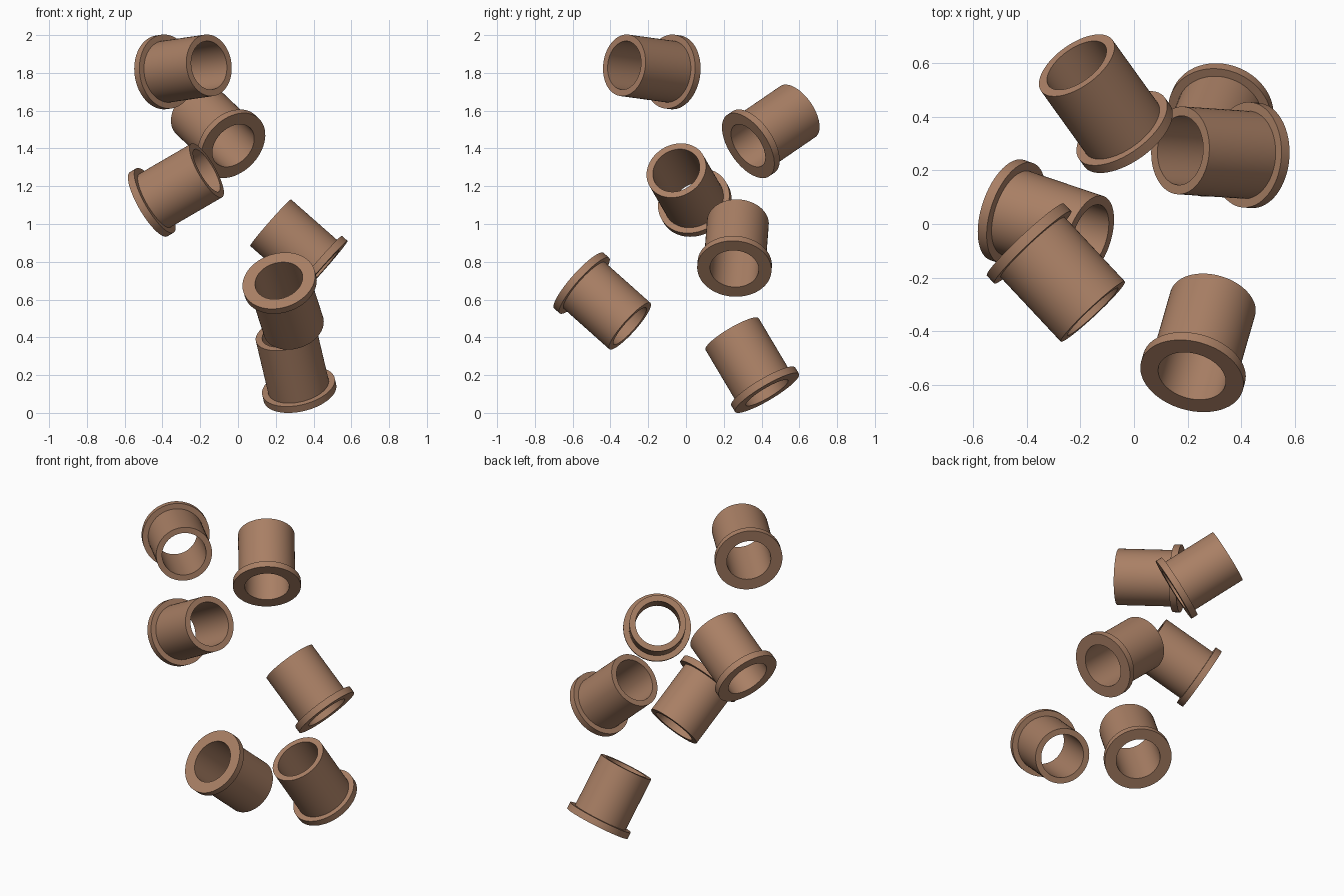
import bpy, bmesh, math
from mathutils import Vector

cube = bpy.data.objects.get("Cube")
if cube:
    bpy.data.objects.remove(cube, do_unlink=True)

# Bronze material shared by every bushing
bronze = bpy.data.materials.new("warm bronze")
bronze.use_nodes = True
color = (0.40, 0.215, 0.13, 1)
bronze.diffuse_color = color
bronze.node_tree.nodes["Principled BSDF"].inputs["Base Color"].default_value = color

# Bushing dimensions
FLANGE_R, BODY_R, BORE_R = 0.197, 0.164, 0.129
LENGTH, FLANGE_T = 0.37, 0.04
SIDES = 64


def flanged_bushing(name, base, axis):
    """Revolve the wall profile; base is the centre of the flange face."""
    profile = [(BORE_R, 0), (FLANGE_R, 0), (FLANGE_R, FLANGE_T),
               (BODY_R, FLANGE_T), (BODY_R, LENGTH), (BORE_R, LENGTH)]
    bm = bmesh.new()
    verts = [bm.verts.new((r, 0, z)) for r, z in profile]
    edges = [bm.edges.new((v, verts[i - 1])) for i, v in enumerate(verts)]
    bmesh.ops.spin(bm, geom=verts + edges, cent=(0, 0, 0), axis=(0, 0, 1),
                   angle=math.tau, steps=SIDES, use_merge=True)
    bmesh.ops.remove_doubles(bm, verts=bm.verts[:], dist=1e-5)
    bmesh.ops.recalc_face_normals(bm, faces=bm.faces[:])
    mesh = bpy.data.meshes.new(name)
    bm.to_mesh(mesh)
    bm.free()
    mesh.materials.append(bronze)
    obj = bpy.data.objects.new(name, mesh)
    bpy.context.collection.objects.link(obj)
    obj.location = base
    obj.rotation_euler = Vector(axis).to_track_quat('Z', 'Y').to_euler()
    return obj


# Loose bushings: flange centre, direction from flange to open tube end
placements = {
    "bushing_top": ((-0.405, -0.058, 1.803), (0.68, -0.726, 0.10)),
    "bushing_upper_back": ((-0.025, 0.329, 1.415), (-0.51, 0.71, 0.486)),
    "bushing_upper_side": ((-0.473, 0.052, 1.105), (0.83, -0.28, 0.482)),
    "bushing_middle": ((0.45, 0.256, 0.763), (-0.75, 0.05, 0.66)),
    "bushing_lower_front": ((0.216, -0.567, 0.70), (0.21, 0.73, -0.65)),
    "bushing_bottom": ((0.328, 0.429, 0.106), (-0.2, -0.5, 0.842)),
}
bushings = [flanged_bushing(n, b, a) for n, (b, a) in placements.items()]

# Smooth round walls, crisp rims
bpy.ops.object.select_all(action='DESELECT')
for obj in bushings:
    obj.select_set(True)
bpy.context.view_layer.objects.active = bushings[0]
bpy.ops.object.shade_smooth_by_angle(angle=math.radians(30))
